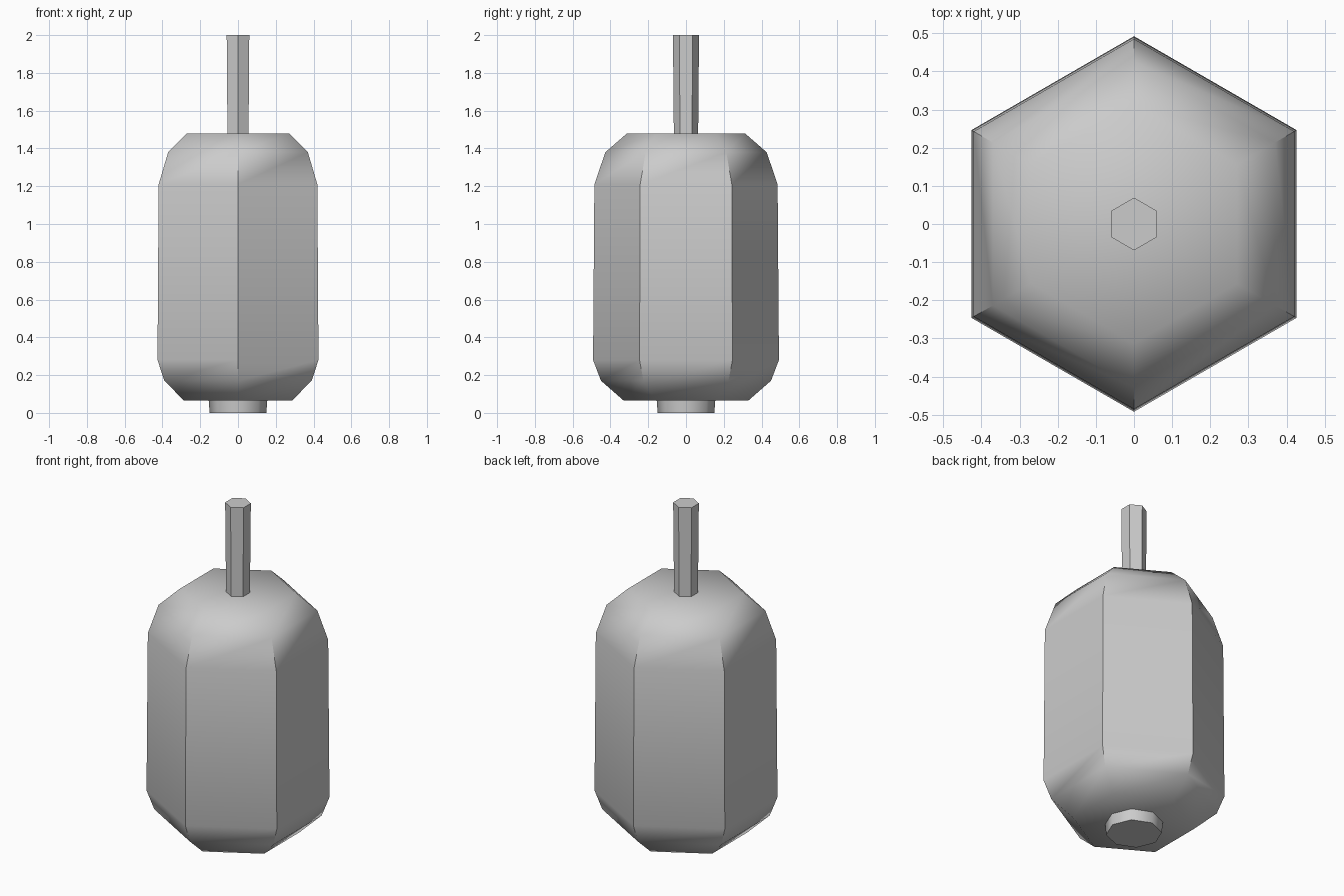
import bpy
import math

cube = bpy.data.objects.get("Cube")
if cube:
    bpy.data.objects.remove(cube, do_unlink=True)

grey = bpy.data.materials.new("plain_grey")
grey.use_nodes = True
GREY = (0.6, 0.6, 0.6, 1)
grey.diffuse_color = GREY
grey.node_tree.nodes["Principled BSDF"].inputs["Base Color"].default_value = GREY


def turned_part(name, profile, sides, start):
    """Stack regular polygons of (radius, height); a zero radius is a pole."""
    verts, faces, rings = [], [], []
    for radius, height in profile:
        count = sides if radius else 1
        rings.append([len(verts) + i for i in range(count)])
        for i in range(count):
            a = start + math.tau * i / sides
            verts.append((radius * math.cos(a), radius * math.sin(a), height))
    for low, high in zip(rings, rings[1:]):
        for i in range(sides):
            j = (i + 1) % sides
            if len(high) == 1:
                faces.append((low[i], low[j], high[0]))
            else:
                faces.append((low[i], low[j], high[j], high[i]))
    faces.append(rings[0][::-1])
    if len(rings[-1]) > 1:
        faces.append(rings[-1])
    mesh = bpy.data.meshes.new(name)
    mesh.from_pydata(verts, [], faces)
    mesh.materials.append(grey)
    obj = bpy.data.objects.new(name, mesh)
    bpy.context.collection.objects.link(obj)
    bpy.ops.object.select_all(action='DESELECT')
    obj.select_set(True)
    bpy.context.view_layer.objects.active = obj
    bpy.ops.object.shade_smooth_by_angle(angle=math.radians(50))
    return obj


# Six-sided body with bevelled ends and a very shallow dip around the stem
turned_part("fruit_body",
            [(0.33, 0.065), (0.45, 0.17), (0.492, 0.28), (0.485, 1.21),
             (0.427, 1.38), (0.312, 1.48), (0, 1.47)], 6, math.pi / 6)

# Stem, a little wider at its cut end; smooth sides
turned_part("stem", [(0.064, 1.44), (0.069, 2.0)], 6, math.pi / 6)

# Short blossom end under the body
turned_part("blossom_end", [(0.15, 0), (0.157, 0.09)], 8, 0)
